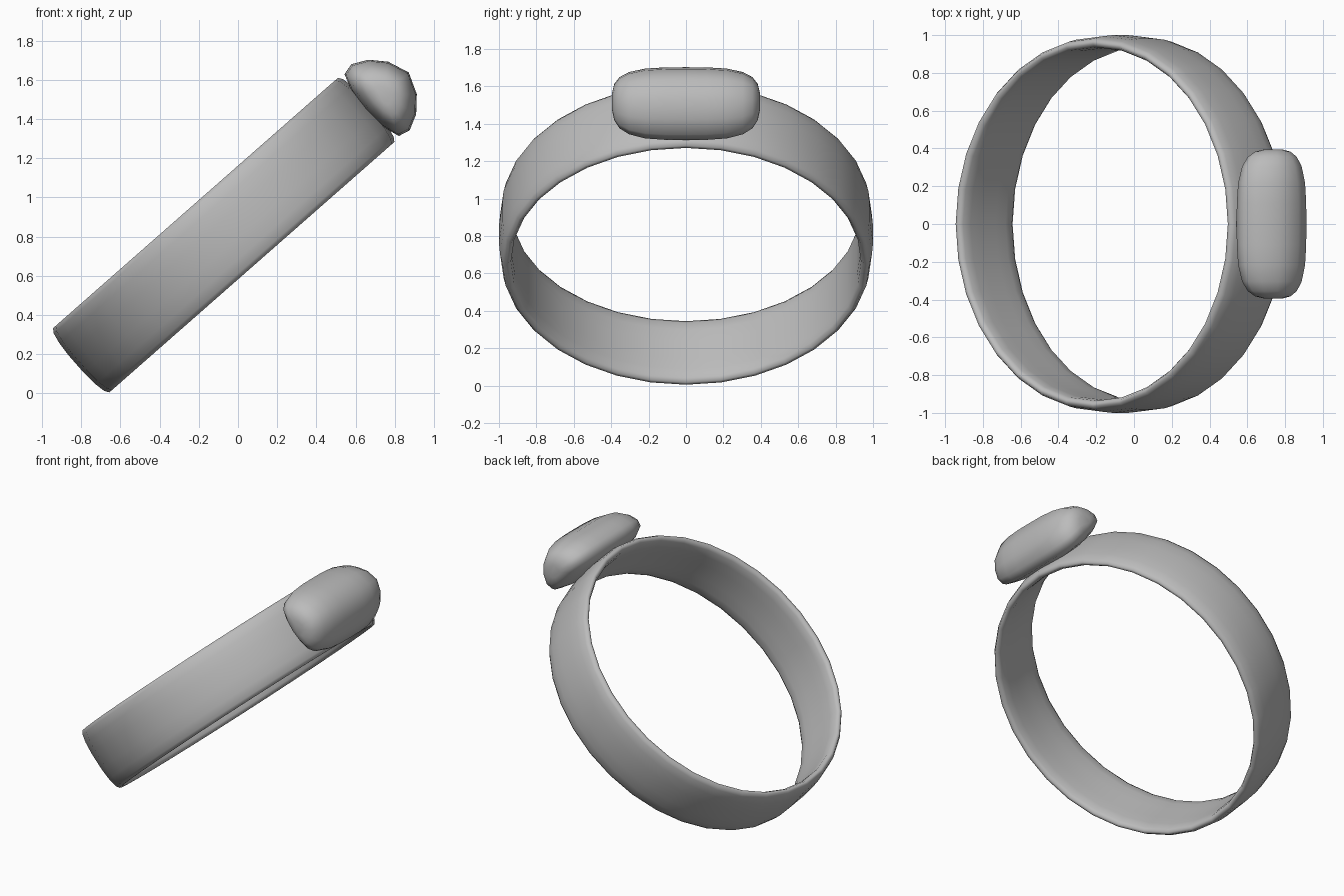
import bpy, bmesh, math
from mathutils import Matrix

cube = bpy.data.objects.get("Cube")
if cube:
    bpy.data.objects.remove(cube, do_unlink=True)

# One grey metal for everything
grey = bpy.data.materials.new("grey metal")
grey.use_nodes = True
COLOUR = (0.5, 0.5, 0.5, 1)
grey.diffuse_color = COLOUR
grey.node_tree.nodes["Principled BSDF"].inputs["Base Color"].default_value = COLOUR

# Local frame of the ring: x runs towards the stone, z along the finger hole
TILT = Matrix.Translation((-0.073, 0, 0.808)) @ Matrix.Rotation(math.radians(-41.3), 4, 'Y')


def loft(name, rings, closed=False):
    """Skin a row of equal loops; join the ends or cap them."""
    bm = bmesh.new()
    loops = [[bm.verts.new(p) for p in ring] for ring in rings]
    n = len(loops[0])
    pairs = list(zip(loops, loops[1:]))
    if closed:
        pairs.append((loops[-1], loops[0]))
    else:
        bm.faces.new(loops[0])
        bm.faces.new(loops[-1])
    for a, b in pairs:
        for i in range(n):
            j = (i + 1) % n
            bm.faces.new((a[i], a[j], b[j], b[i]))
    bmesh.ops.recalc_face_normals(bm, faces=bm.faces)
    mesh = bpy.data.meshes.new(name)
    bm.to_mesh(mesh)
    bm.free()
    mesh.materials.append(grey)
    mesh.shade_smooth()
    obj = bpy.data.objects.new(name, mesh)
    bpy.context.collection.objects.link(obj)
    obj.matrix_world = TILT
    return obj


# Band: rounded strip section (radius, height), mirrored and swept round
half = [(1.0, 0.06), (0.994, 0.14), (0.983, 0.195), (0.968, 0.218),
        (0.95, 0.218), (0.936, 0.195), (0.931, 0.14), (0.931, 0.06)]
section = half + [(r, -h) for r, h in reversed(half)]
SEGMENTS = 32
band = []
for k in range(SEGMENTS):
    a = math.tau * k / SEGMENTS
    band.append([(r * math.cos(a), r * math.sin(a), h) for r, h in section])
loft("ring_band", band, closed=True)

# Stone: domed section with a flatter base, shrinking to rounded ends
side = [(0.13, 0.11), (0.06, 0.185), (-0.02, 0.225), (-0.08, 0.21), (-0.11, 0.12)]
dome = [(0.172, 0)] + side + [(-0.12, 0)] + [(u, -w) for u, w in reversed(side)]
stone = []
for t in (-1, -0.97, -0.9, -0.77, -0.55, -0.28, 0, 0.28, 0.55, 0.77, 0.9, 0.97, 1):
    s = max(0.25, (1 - abs(t) ** 3.4) ** (1 / 3.4))
    stone.append([(1.085 + u * s, 0.395 * t, w * s) for u, w in dome])
loft("stone", stone)
